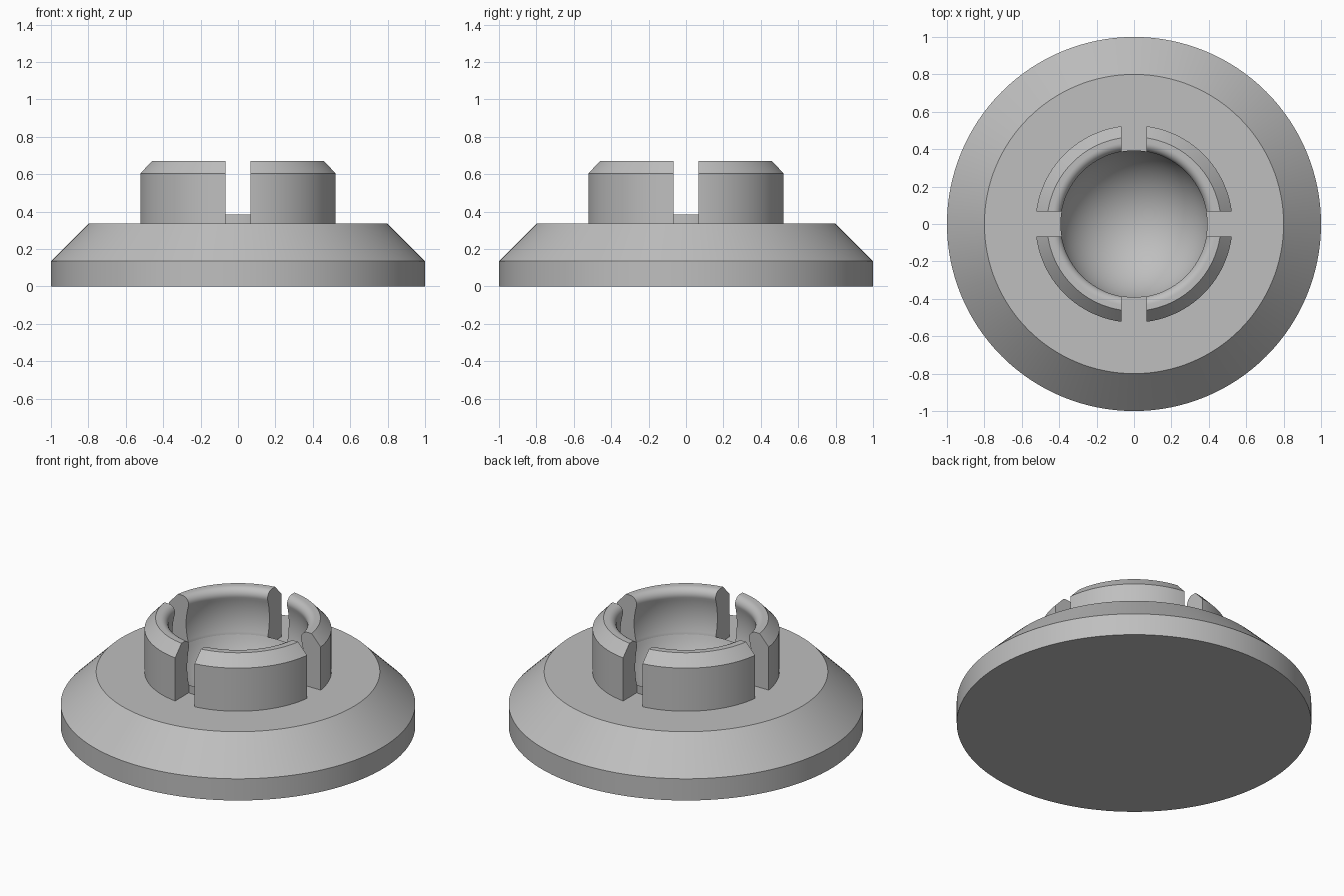
import bpy, bmesh
from math import sin, cos, asin, pi, sqrt

cube = bpy.data.objects.get("Cube")
if cube:
    bpy.data.objects.remove(cube, do_unlink=True)

STEPS = 128
BALL_R, BALL_Z = 0.41, 0.50       # spherical socket
LIP_R, TOP_Z = 0.045, 0.67        # rounded lip
DECK_Z, RIM_Z = 0.335, 0.385      # base top and socket rim in the slots

grey = bpy.data.materials.new("light grey")
grey.use_nodes = True
colour = (0.52, 0.52, 0.52, 1)
grey.diffuse_color = colour
grey.node_tree.nodes["Principled BSDF"].inputs["Base Color"].default_value = colour


def arc(radius, cx, cz, start, end, count):
    angles = [start + (end - start) * i / count for i in range(count + 1)]
    return [(cx + radius * cos(a), cz + radius * sin(a)) for a in angles]


def add_object(name, bm):
    bmesh.ops.recalc_face_normals(bm, faces=bm.faces)
    mesh = bpy.data.meshes.new(name)
    bm.to_mesh(mesh)
    bm.free()
    mesh.materials.append(grey)
    obj = bpy.data.objects.new(name, mesh)
    bpy.context.collection.objects.link(obj)
    return obj


def lathe(name, profile, closed=False):
    bm = bmesh.new()
    verts = [bm.verts.new((r, 0, z)) for r, z in profile]
    pairs = list(zip(verts, verts[1:]))
    if closed:
        pairs.append((verts[-1], verts[0]))
    edges = [bm.edges.new(p) for p in pairs]
    bmesh.ops.spin(bm, geom=verts + edges, axis=(0, 0, 1), cent=(0, 0, 0),
                   angle=2 * pi, steps=STEPS, use_duplicate=False)
    bmesh.ops.remove_doubles(bm, verts=bm.verts, dist=1e-5)
    return add_object(name, bm)


def activate(obj):
    bpy.ops.object.select_all(action='DESELECT')
    obj.select_set(True)
    bpy.context.view_layer.objects.active = obj


# Angles on the socket sphere at the rim and where the lip begins
rim_a = asin((RIM_Z - BALL_Z) / BALL_R)
lip_a = asin((TOP_Z - LIP_R - BALL_Z) / (BALL_R + LIP_R))
rim_r = BALL_R * cos(rim_a)
lip_x = (BALL_R + LIP_R) * cos(lip_a)

# Chamfered base with the lower half of the socket
base = lathe("base", [(0, 0), (1, 0), (1, 0.135), (0.8, DECK_Z), (rim_r, DECK_Z)]
             + arc(BALL_R, 0, BALL_Z, rim_a, -pi / 2, 24))

# Collar gripping the ball, with chamfered outside and rounded lip
collar = lathe("collar", [(rim_r, DECK_Z)]
               + arc(BALL_R, 0, BALL_Z, rim_a, lip_a, 14)
               + arc(LIP_R, lip_x, TOP_Z - LIP_R, pi + lip_a, pi / 2, 10)[1:]
               + [(0.465, TOP_Z), (0.527, 0.603), (0.527, DECK_Z)], closed=True)

# Two crossing slots split the collar into four fingers
for size in ((0.134, 2, 1), (2, 0.134, 1)):
    bm = bmesh.new()
    bmesh.ops.create_cube(bm, size=1)
    bmesh.ops.scale(bm, vec=size, verts=bm.verts)
    bmesh.ops.translate(bm, vec=(0, 0, 0.6), verts=bm.verts)
    cutter = add_object("slot_cutter", bm)
    cutter.hide_render = True
    activate(collar)
    mod = collar.modifiers.new("slot", 'BOOLEAN')
    mod.operation = 'DIFFERENCE'
    mod.solver = 'EXACT'
    mod.object = cutter
    bpy.ops.object.modifier_apply(modifier=mod.name)
    bpy.data.objects.remove(cutter, do_unlink=True)

for obj in (base, collar):
    activate(obj)
    bpy.ops.object.shade_smooth_by_angle(angle=pi / 6)
